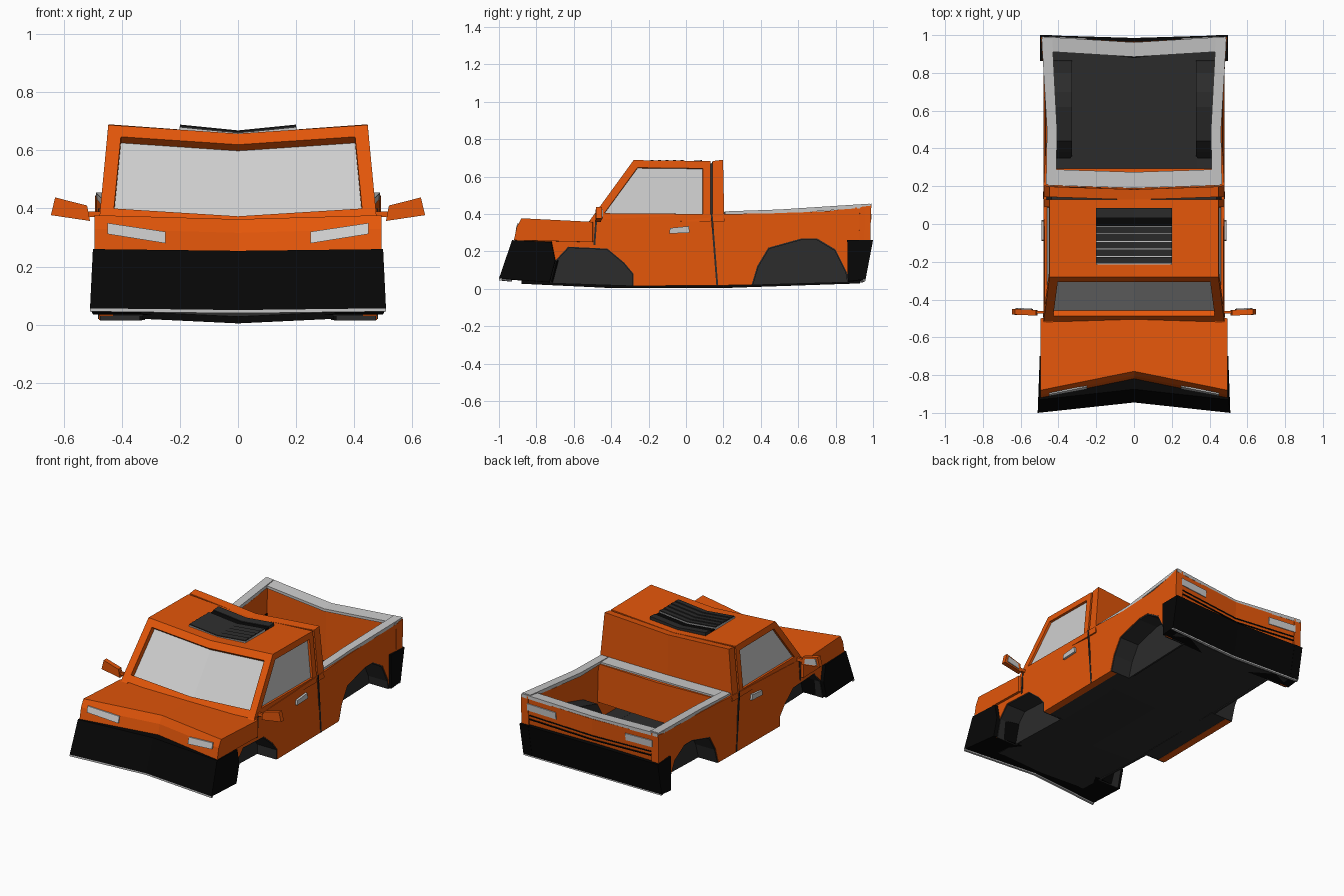
import bpy, bmesh
from mathutils import Vector

cube = bpy.data.objects.get("Cube")
if cube:
    bpy.data.objects.remove(cube, do_unlink=True)


def material(name, r, g, b):
    m = bpy.data.materials.new(name)
    m.use_nodes = True
    m.diffuse_color = (r, g, b, 1)
    m.node_tree.nodes["Principled BSDF"].inputs["Base Color"].default_value = (r, g, b, 1)
    return m


ORANGE = material("orange paint", .77, .093, .003)
BLACK = material("black plastic", .002, .002, .002)
DARK = material("dark grey", .025, .025, .025)
TRIM = material("light grey trim", .57, .57, .57)
GLASS = material("pale glass", .62, .62, .62)


def finish(name, bm, mats):
    bmesh.ops.recalc_face_normals(bm, faces=bm.faces)
    mesh = bpy.data.meshes.new(name)
    bm.to_mesh(mesh)
    bm.free()
    for m in mats:
        mesh.materials.append(m)
    obj = bpy.data.objects.new(name, mesh)
    bpy.context.collection.objects.link(obj)
    return obj


def loft(name, profile, cols, mat, edit=None):
    """Closed side profile of (y, z, width scale), repeated at columns of (x, dy, dz)."""
    bm = bmesh.new()
    rings = []
    for x, dy, dz in cols:
        rings.append([bm.verts.new((x * (p[2] if len(p) > 2 else 1), p[0] + dy, p[1] + dz))
                      for p in profile])
    n = len(profile)
    for a, b in zip(rings, rings[1:]):
        for i in range(n):
            j = (i + 1) % n
            bm.faces.new((a[i], a[j], b[j], b[i]))
    bm.faces.new(rings[0])
    bm.faces.new(rings[-1])
    if edit:
        bmesh.ops.recalc_face_normals(bm, faces=bm.faces)
        edit(bm)
    return finish(name, bm, [mat, GLASS])


def vee(w, dy=0, dz=0):
    return [(-w, 0, 0), (0, dy, dz), (w, 0, 0)]


def slab(a, b, side):
    return [(a * side, 0, 0), (b * side, 0, 0)]


def plate(name, corners, offset, mat):
    """Flat polygon thickened along an offset."""
    bm = bmesh.new()
    a = [bm.verts.new(c) for c in corners]
    b = [bm.verts.new(Vector(c) + Vector(offset)) for c in corners]
    bm.faces.new(a)
    bm.faces.new(b)
    for i in range(len(a)):
        j = (i + 1) % len(a)
        bm.faces.new((a[i], a[j], b[j], b[i]))
    return finish(name, bm, [mat])


def mirrored(corners, side):
    return [(x * side, y, z) for x, y, z in corners]


# Wheel arch outlines, front to back
FRONT_ARCH = [(-.73, .03), (-.7, .15), (-.63, .225), (-.42, .215), (-.33, .14), (-.28, .08), (-.28, .015)]
REAR_ARCH = [(.35, .02), (.38, .12), (.44, .22), (.62, .27), (.7, .27), (.8, .21), (.86, .09), (.87, .035)]

# Floor pan, which is also the bed floor
loft("floor_pan", [(-.88, .043), (-.4, .02), (.2, .02), (.93, .045), (.93, .06), (.2, .036),
                   (-.4, .036), (-.88, .06)], vee(.335, 0, -.016), DARK)

# Bumpers with thin lower trim
loft("front_bumper", [(-1, .055, 1.02), (-.93, .26), (-.72, .25), (-.7, .15), (-.73, .035)],
     vee(.5, .055, -.006), BLACK)
loft("front_bumper_trim", [(-1, .045), (-1, .056), (-.985, .056), (-.985, .045)],
     vee(.51, .055, -.006), TRIM)
loft("rear_bumper", [(.96, .05), (1, .26), (.925, .26), (.92, .06), (.865, .04)],
     vee(.495, -.015, -.008), BLACK)
loft("rear_bumper_trim", [(.945, .042), (.945, .052), (.96, .052), (.96, .042)],
     vee(.495, -.015, -.008), TRIM)

# Hood and nose
loft("hood", [(-.92, .26), (-.905, .33), (-.88, .377), (-.5, .358), (-.5, .25)],
     vee(.495, .1, -.014), ORANGE)


# Cabin with recessed windscreen and door glass
def cut_windows(bm):
    bm.faces.ensure_lookup_table()
    screen = [f for f in bm.faces if f.normal.y < -.5 and f.normal.z > .2]
    doors = [f for f in bm.faces if abs(f.normal.x) > .8]
    for group, width, depth in ((screen, .047, .034), (doors[:1], .04, .014), (doors[1:], .04, .014)):
        bmesh.ops.inset_region(bm, faces=group, thickness=width, depth=0, use_even_offset=True)
        bmesh.ops.inset_region(bm, faces=group, thickness=.002, depth=-depth)
        for f in group:
            f.material_index = 1


loft("cabin", [(-.515, .365, 1), (-.28, .688, .935), (.13, .683, .935), (.13, .36, 1)],
     vee(.478, 0, -.03), ORANGE, cut_windows)
loft("door_seam", [(.12, .36, 1), (.12, .67, .935), (.16, .67, .935), (.16, .36, 1)],
     vee(.468, 0, -.032), DARK)
loft("cabin_rear", [(.143, .36, 1), (.143, .683, .935), (.198, .69, .935), (.205, .36, 1)],
     vee(.478, -.015, -.032), ORANGE)

# Cargo bed ends and rim
loft("bed_front_wall", [(.19, .15), (.19, .4), (.295, .4), (.295, .15)], vee(.45, 0, -.01), ORANGE)
loft("tailgate", [(.975, .25), (.985, .33), (.99, .435), (.93, .435), (.92, .1)],
     vee(.49, -.025, -.025), ORANGE)
for i, z in enumerate((.295, .32)):
    loft(f"tailgate_groove_{i + 1}", [(.97, z), (.986, z), (.986, z + .007), (.97, z + .007)],
         vee(.45, -.023, -.025), BLACK)
loft("bed_front_rim", [(.205, .395), (.205, .412), (.29, .412), (.29, .395)],
     vee(.455, -.015, -.012), TRIM)
loft("bed_rear_rim", [(.915, .43), (.915, .447), (.992, .455), (.992, .433)],
     vee(.488, -.03, -.028), TRIM)

for side, label in ((1, "left"), (-1, "right")):
    # Side panel with both wheel arches
    outline = [(y, z, 1) for y, z in FRONT_ARCH + REAR_ARCH]
    outline += [(.87, .25, 1.01), (.985, .25, 1.03), (.99, .445, 1.03), (.75, .415, .98),
                (.45, .403, .97), (.2, .4, 1), (-.5, .37, 1), (-.72, .26, 1)]
    loft(label + "_side_panel", outline, slab(.43, .479, side), ORANGE)
    loft(label + "_bumper_corner", [(.865, .04), (.96, .05), (1, .26), (.862, .26)],
         slab(.435, .497, side), BLACK)
    loft(label + "_bed_rim",
         [(.21, .4, .98), (.21, .414, .98), (.5, .424, .97), (.98, .455, 1.03),
          (.98, .435, 1.03), (.5, .4, .97)], slab(.42, .475, side), TRIM)
    loft(label + "_sill", [(-.28, .016), (.35, .021), (.35, .036), (-.28, .036)],
         slab(.32, .432, side), DARK)
    loft(label + "_bed_corner_floor", [(.865, .04), (.93, .045), (.93, .06), (.865, .055)],
         slab(.32, .44, side), DARK)
    # Wheel well liners
    for end, arch in (("front", FRONT_ARCH), ("rear", REAR_ARCH)):
        mid = (arch[0][0] + arch[-1][0]) / 2
        inner = [(mid + (y - mid) * .97, z * .97) for y, z in reversed(arch)]
        loft(f"{label}_{end}_well", arch + inner, slab(.33, .476, side), DARK)
        loft(f"{label}_{end}_well_back", arch, slab(.328, .34, side), DARK)

    # Door seams on the body side
    plate(label + "_lower_seam", mirrored([(.476, .132, .4), (.476, .142, .4),
          (.476, .172, .02), (.476, .162, .02)], side), (.006 * side, 0, 0), DARK)
    plate(label + "_front_seam", mirrored([(.476, -.485, .37), (.476, -.475, .37),
          (.476, -.485, .235), (.476, -.495, .235)], side), (.006 * side, 0, 0), DARK)
    # Door handle
    plate(label + "_handle", mirrored([(.475, -.09, .295), (.475, .02, .3),
          (.475, .015, .335), (.475, -.085, .325)], side), (.014 * side, 0, 0), TRIM)
    # Lamps
    plate(label + "_headlight", mirrored([(.25, -.867, .28), (.45, -.903, .312),
          (.45, -.894, .35), (.25, -.854, .32)], side), (0, -.008, 0), GLASS)
    plate(label + "_tail_light", mirrored([(.25, .97, .345), (.45, .98, .355),
          (.45, .984, .4), (.25, .974, .39)], side), (0, .009, 0), GLASS)
    # Mirror
    plate(label + "_mirror", mirrored([(.51, -.485, .357), (.645, -.48, .377),
          (.63, -.48, .438), (.52, -.485, .41)], side), (0, .03, 0), ORANGE)
    plate(label + "_mirror_glass", mirrored([(.535, -.455, .37), (.628, -.45, .385),
          (.618, -.45, .425), (.54, -.455, .403)], side), (0, .006, 0), GLASS)
    plate(label + "_mirror_arm", mirrored([(.465, -.475, .37), (.53, -.475, .37),
          (.53, -.475, .39), (.465, -.475, .39)], side), (0, .015, 0), ORANGE)


# Roof vent: light base, louvres, dark gap and rear bar
def roof_bar(name, y0, y1, z, mat, w=.2):
    loft(name, [(y0, .66), (y0, z), (y1, z + .004), (y1, .66)], vee(w, 0, -.02), mat)


roof_bar("vent_base", -.214, -.01, .679, TRIM, .202)
for i in range(5):
    y = -.21 + i * .04
    roof_bar(f"vent_louvre_{i + 1}", y, y + .036, .685, DARK)
roof_bar("vent_gap", -.01, .035, .676, BLACK)
roof_bar("vent_rear_bar", .035, .085, .684, DARK)
